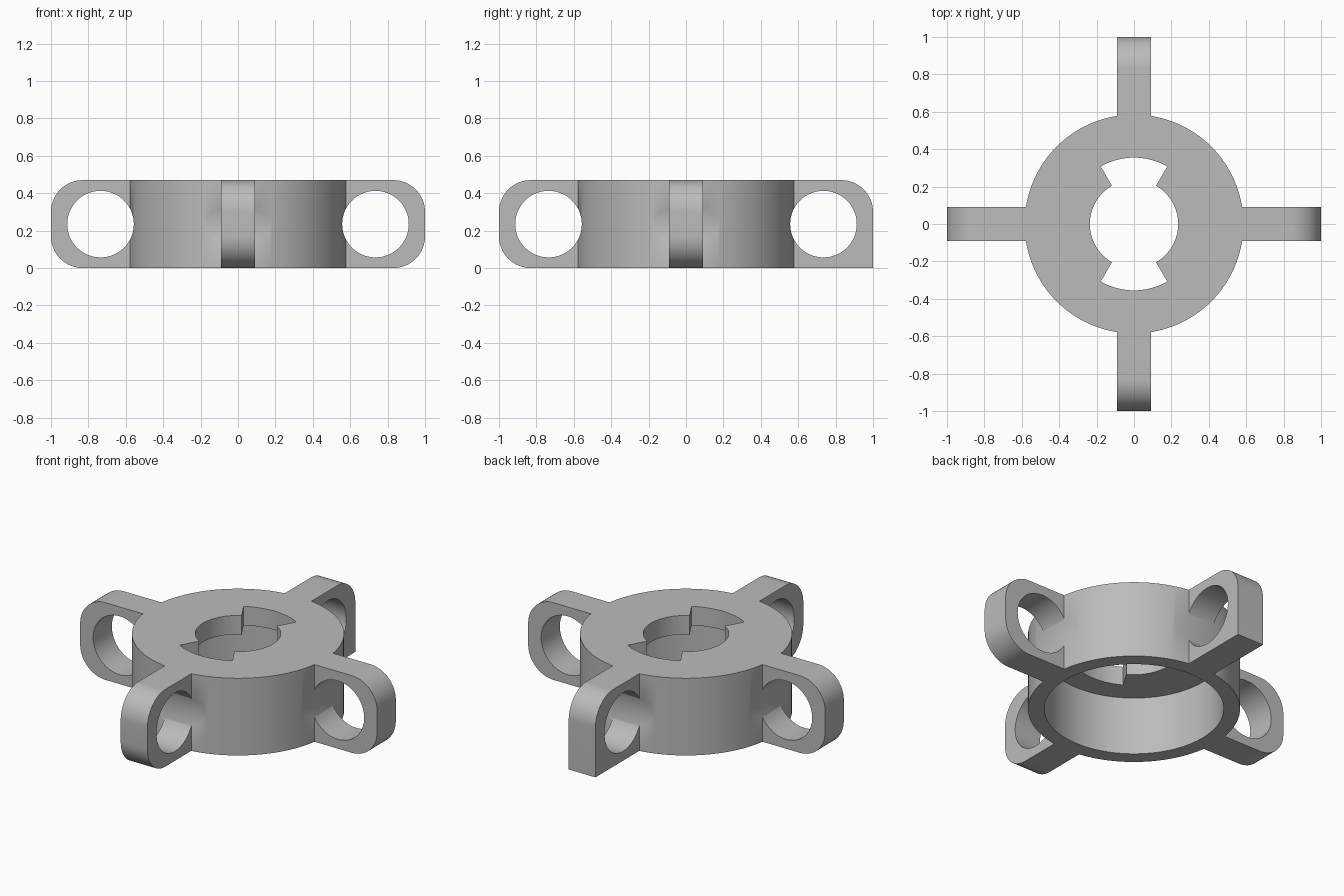
import bpy, bmesh
from math import cos, sin, pi, radians
from mathutils import Matrix

HEIGHT = 0.47
RING_R, CAVITY_R = 0.585, 0.495
PLATE = 0.115
TAB_HALF, CORNER = 0.09, 0.17
EYE_X, EYE_R = 0.735, 0.178

if "Cube" in bpy.data.objects:
    bpy.data.objects.remove(bpy.data.objects["Cube"], do_unlink=True)

grey = bpy.data.materials.new("plain grey")
grey.use_nodes = True
grey.diffuse_color = (0.5, 0.5, 0.5, 1)
grey.node_tree.nodes["Principled BSDF"].inputs["Base Color"].default_value = (0.5, 0.5, 0.5, 1)


def arc(cx, cy, r, start, end, steps):
    """Points along an arc, angles in degrees."""
    angles = [radians(start + (end - start) * i / steps) for i in range(steps + 1)]
    return [(cx + r * cos(a), cy + r * sin(a)) for a in angles]


def prism(name, outline, low, high, matrix=Matrix()):
    """Extrude a flat outline from low to high, then place it."""
    bm = bmesh.new()
    face = bm.faces.new([bm.verts.new((x, y, low)) for x, y in outline])
    grown = bmesh.ops.extrude_face_region(bm, geom=[face])["geom"]
    top = [v for v in grown if isinstance(v, bmesh.types.BMVert)]
    bmesh.ops.translate(bm, verts=top, vec=(0, 0, high - low))
    bmesh.ops.recalc_face_normals(bm, faces=bm.faces)
    bm.transform(matrix)
    mesh = bpy.data.meshes.new(name)
    bm.to_mesh(mesh)
    bm.free()
    mesh.materials.append(grey)
    obj = bpy.data.objects.new(name, mesh)
    bpy.context.collection.objects.link(obj)
    return obj


def combine(target, tool, operation):
    """Apply a boolean and discard the tool."""
    mod = target.modifiers.new(operation, "BOOLEAN")
    mod.operation, mod.object, mod.solver = operation, tool, "EXACT"
    bpy.context.view_layer.objects.active = target
    bpy.ops.object.modifier_apply(modifier=mod.name)
    bpy.data.objects.remove(tool, do_unlink=True)


def circle(cx, cy, r, steps):
    return arc(cx, cy, r, 0, 360, steps)[:-1]


# Round body, hollow from below
body = prism("slotted_ring_with_eye_tabs", circle(0, 0, RING_R, 128), 0, HEIGHT)
combine(body, prism("cavity_cutter", circle(0, 0, CAVITY_R, 128), -0.1, HEIGHT - PLATE), "DIFFERENCE")

# Round opening with two opposite wider slots through the top plate
opening = []
for turn in (0, 180):
    opening += arc(0, 0, 0.236, turn - 60, turn + 60, 32)
    opening += arc(0, 0, 0.355, turn + 60, turn + 120, 24)
combine(body, prism("opening_cutter", opening, 0.2, HEIGHT + 0.1), "DIFFERENCE")

# Four upright tabs; the back one keeps a square lower corner
upright = Matrix.Rotation(pi / 2, 4, "X")
for i in range(4):
    turn = Matrix.Rotation(i * pi / 2, 4, "Z") @ upright
    if i == 1:
        lower = [(1, 0)]
    else:
        lower = arc(1 - CORNER, CORNER, CORNER, -90, 0, 16)
    upper = arc(1 - CORNER, HEIGHT - CORNER, CORNER, 0, 90, 16)
    outline = [(0.53, 0)] + lower + upper + [(0.53, HEIGHT)]
    combine(body, prism("tab", outline, -TAB_HALF, TAB_HALF, turn), "UNION")

# Round eyes through the tabs, grazing the body wall
for i in range(4):
    turn = Matrix.Rotation(i * pi / 2, 4, "Z") @ upright
    eye = prism("eye_cutter", circle(EYE_X, HEIGHT / 2, EYE_R, 64), -0.3, 0.3, turn)
    combine(body, eye, "DIFFERENCE")

bpy.ops.object.select_all(action="DESELECT")
body.select_set(True)
bpy.context.view_layer.objects.active = body
bpy.ops.object.shade_smooth_by_angle(angle=radians(30))
